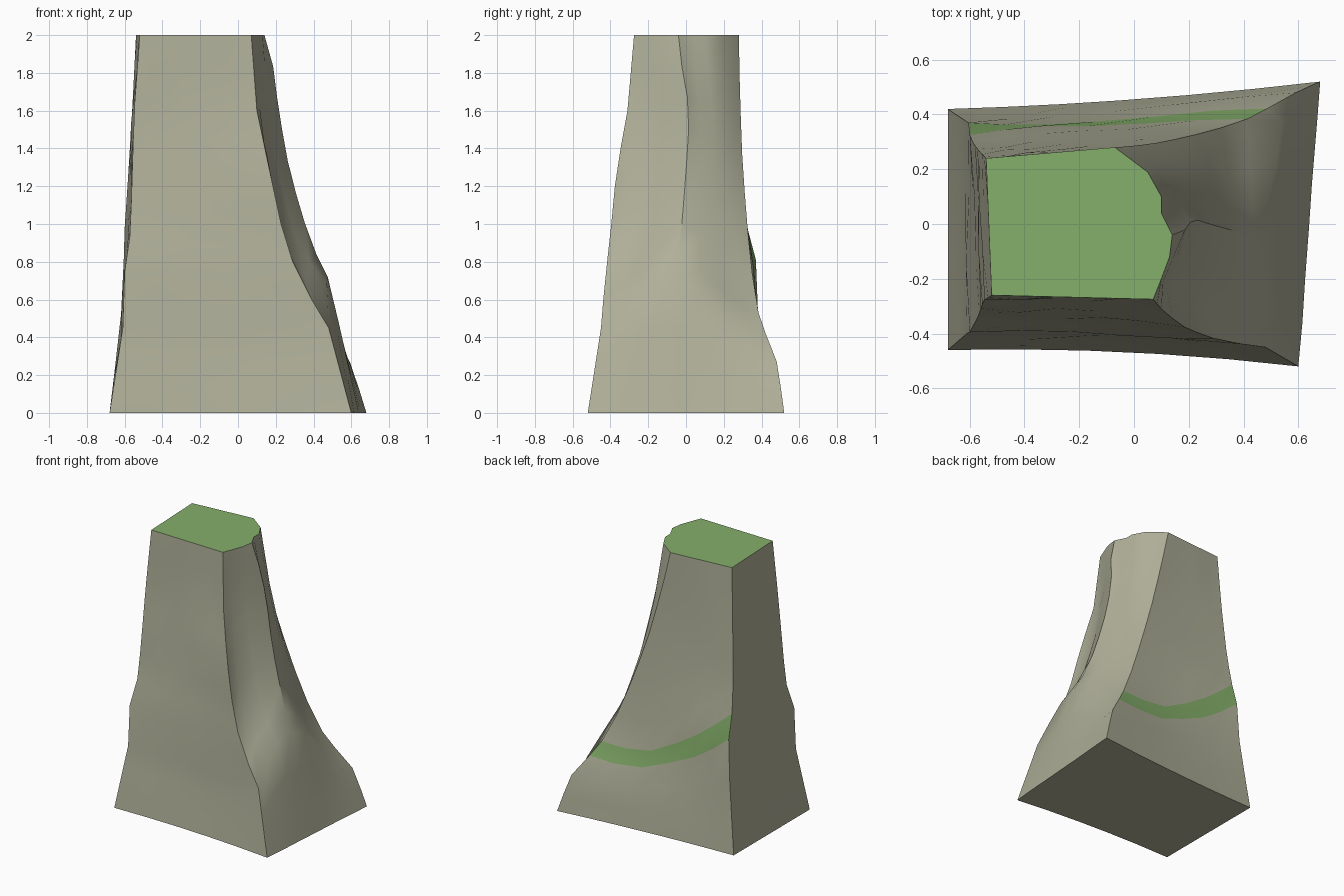
import bpy, bmesh, math, random
from mathutils import Vector

random.seed(4)
if "Cube" in bpy.data.objects:
    bpy.data.objects.remove(bpy.data.objects["Cube"], do_unlink=True)


def material(name, colour):
    m = bpy.data.materials.new(name)
    m.use_nodes = True
    m.diffuse_color = colour
    m.node_tree.nodes["Principled BSDF"].inputs["Base Color"].default_value = colour
    return m


stone = material("pale stone", (0.43, 0.43, 0.32, 1))
grass = material("grass green", (0.235, 0.43, 0.146, 1))


def sample(path, z):
    """Point at height z on a path listed from top to bottom."""
    for a, b in zip(path, path[1:]):
        if z >= b[2]:
            t = (a[2] - z) / (a[2] - b[2])
            return Vector(a).lerp(Vector(b), t)
    return Vector(path[-1])


def column(path, low, high):
    """Rows of one upright column: foot, ledge (low to high), then shaft."""
    heights = [0, low * 0.3, low * 0.65, low, high]
    heights += [high + (2 - high) * k / 7 for k in range(1, 8)]
    return [sample(path, z) for z in heights]


def between(a, b, t, low, high, bow=(0, 0), rough=0.006):
    """Column part way between two corner paths, bowed at the foot."""
    col = []
    heights = [p.z for p in column([(0, 0, 2), (0, 0, 0)], low, high)]
    for z in heights:
        p = sample(a, z).lerp(sample(b, z), t)
        p += Vector((bow[0], bow[1], 0)) * (1 - z / 2)
        if 0 < z < 1.99:
            p += Vector((random.uniform(-rough, rough), random.uniform(-rough, rough), 0))
        col.append(p)
    return col


# Corner paths of the rock
front_left = [(-.52, -.26, 2), (-.55, -.28, 1.6), (-.57, -.34, .95),
              (-.60, -.395, .75), (-.61, -.40, .45), (-.68, -.46, 0)]
front_right = [(.07, -.275, 2), (.10, -.31, 1.6), (.17, -.37, 1.27),
               (.25, -.405, .9), (.33, -.43, .7), (.48, -.45, .45), (.60, -.52, 0)]
back_right = [(-.07, .28, 2), (0, .285, 1.7), (.11, .30, 1.3), (.24, .33, .93),
              (.35, .36, .65), (.43, .39, .5), (.60, .485, .26), (.68, .52, 0)]
back_left = [(-.54, .24, 2), (-.56, .26, 1.6), (-.585, .29, 1.2), (-.60, .325, .98),
             (-.605, .37, .81), (-.62, .38, .5), (-.68, .42, 0)]

# Hollowed slope with a central rib, from front to back
slope = [
    ([(.10, -.20, 2), (.115, -.22, 1.6), (.165, -.26, 1.27), (.23, -.29, .95),
      (.32, -.31, .75), (.475, -.33, .57), (.615, -.36, 0)], .57, .7),
    ([(.13, -.12, 2), (.16, -.13, 1.6), (.215, -.15, 1.27), (.30, -.18, .95),
      (.38, -.2, .8), (.47, -.21, .68), (.625, -.2, 0)], .68, .8),
    ([(.14, -.04, 2), (.19, -.02, 1.82), (.215, .02, 1.6), (.275, .0, 1.27),
      (.385, -.03, .9), (.475, -.07, .72), (.54, -.05, .45), (.64, 0, 0)], .72, .84),
    ([(.10, .04, 2), (.18, .07, 1.6), (.25, .08, 1.27), (.36, .07, .9),
      (.49, .08, .64), (.65, .15, 0)], .64, .76),
    ([(.10, .10, 2), (.15, .14, 1.6), (.22, .16, 1.27), (.32, .17, .9),
      (.41, .19, .66), (.52, .23, .5), (.66, .27, 0)], .5, .64),
    ([(.05, .19, 2), (.10, .22, 1.6), (.17, .24, 1.27), (.29, .26, .9),
      (.38, .29, .63), (.47, .33, .47), (.57, .39, .34), (.67, .39, 0)], .38, .56),
]

# Columns go round the rock, starting at the front left corner
cols = [column(front_left, .45, .75)]
for t in (.2, .4, .6, .8):
    cols.append(between(front_left, front_right, t, .45, .7, (0, .09 * t * (1 - t))))
cols.append(column(front_right, .45, .6))
cols += [column(*s) for s in slope]
first_back = len(cols)
cols.append(column(back_right, .42, .53))
for t, low, high in ((.18, .41, .525), (.36, .43, .555), (.54, .52, .66),
                     (.7, .6, .765), (.85, .7, .87)):
    cols.append(between(back_right, back_left, t, low, high, (0, -.06 * t * (1 - t)), .003))
last_back = len(cols)
cols.append(column(back_left, .81, .98))
for t in (.33, .67):
    cols.append(between(back_left, front_left, t, .81 - .3 * t, .98 - .2 * t))

# Skin the columns, cap both ends
bm = bmesh.new()
grid = [[bm.verts.new(p) for p in col] for col in cols]
count = len(grid)
ledge_row = 3
for i in range(count):
    a, b = grid[i], grid[(i + 1) % count]
    for r in range(len(a) - 1):
        f = bm.faces.new((a[r], b[r], b[r + 1], a[r + 1]))
        if r == ledge_row and first_back <= i < last_back:
            f.material_index = 1
top = bm.faces.new([c[-1] for c in grid])
top.material_index = 1
bm.faces.new([c[0] for c in reversed(grid)])
bmesh.ops.recalc_face_normals(bm, faces=bm.faces)

mesh = bpy.data.meshes.new("cliff_rock")
bm.to_mesh(mesh)
bm.free()
mesh.materials.append(stone)
mesh.materials.append(grass)
rock = bpy.data.objects.new("cliff_rock", mesh)
bpy.context.collection.objects.link(rock)
bpy.ops.object.select_all(action="DESELECT")
rock.select_set(True)
bpy.context.view_layer.objects.active = rock
bpy.ops.object.shade_smooth_by_angle(angle=math.radians(30))
